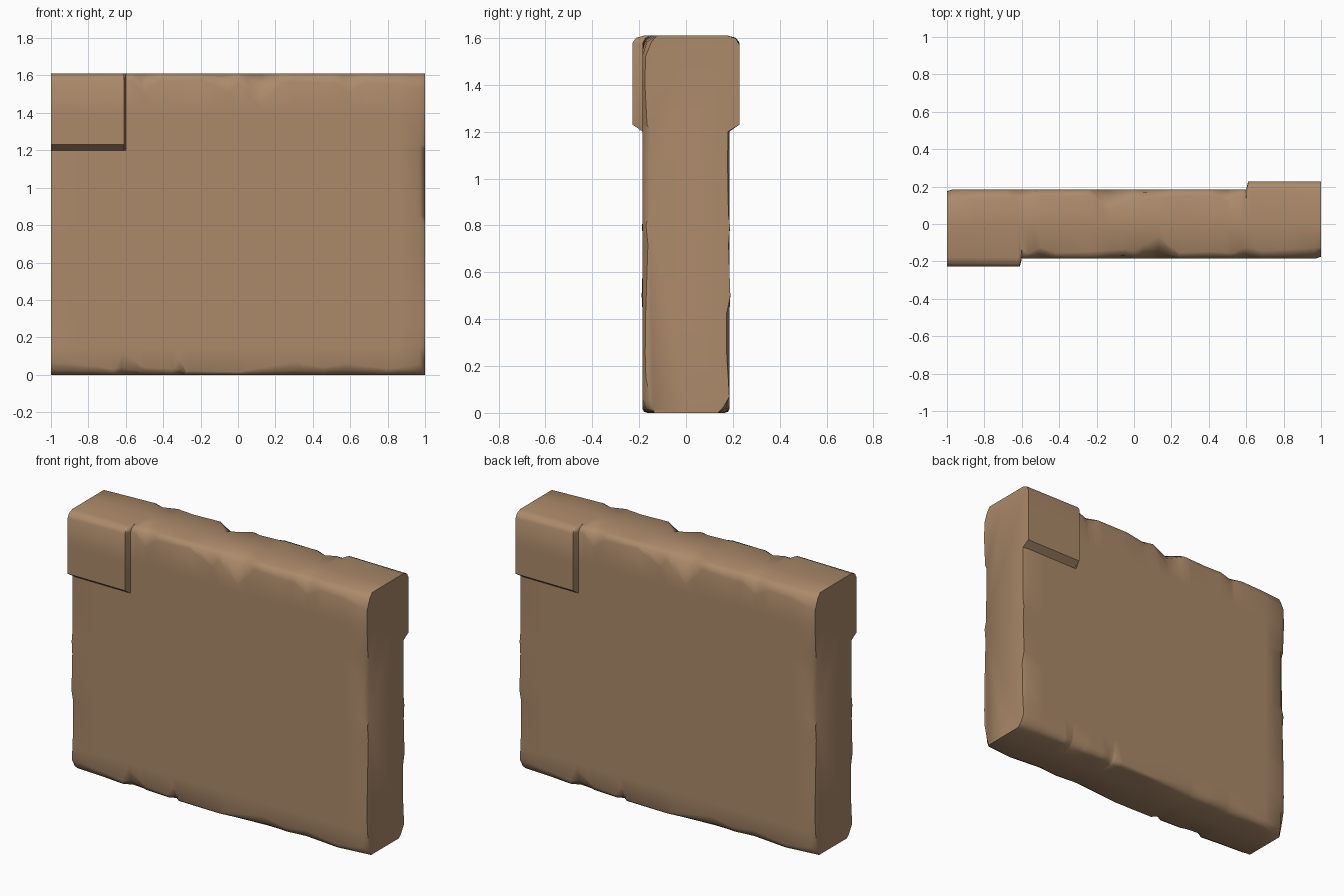
import bpy, bmesh, math, random

if "Cube" in bpy.data.objects:
    bpy.data.objects.remove(bpy.data.objects["Cube"])

random.seed(4)
H, Y, PLATE = 1.61, 0.185, 0.228

# chipped edges of the front face: (x, height of chip, depth of chip)
TOP = [(-1, .04, .05), (-.61, .03, .05), (-.565, .04, .03), (-.5, .10, .06),
       (-.42, .04, .03), (-.2, .03, .04), (-.05, .10, .05), (0, .05, .04),
       (.13, .17, .12), (.24, .04, .03), (.4, .05, .04), (.52, .05, .03),
       (.6, .10, .06), (.68, .05, .04), (.85, .06, .05), (1, .09, .06)]
BOTTOM = [(-1, .07, .05), (-.8, .05, .04), (-.66, .03, .03), (-.62, .12, .05),
          (-.5, .04, .04), (-.35, .03, .03), (-.31, .09, .05), (-.28, .02, .03),
          (0, .015, .02), (.3, .07, .04), (.45, .04, .04), (.58, .06, .05),
          (.8, .03, .03), (1, .06, .05)]
ROWS = [1.40, 1.23, 1.2, 1.06, .85, .8, .72, .5, .42, .25, .15]


def sample(table, x):
    for p, q in zip(table, table[1:]):
        if x <= q[0] + 1e-6:
            t = (x - p[0]) / (q[0] - p[0])
            return [p[i] + (q[i] - p[i]) * t for i in (1, 2)]
    return table[-1][1:]


# worn vertical end edges, one random wear value per row
wear = {1: [random.uniform(.008, .035) for _ in range(20)],
        -1: [random.uniform(-.006, .014) for _ in range(20)]}


def half_profile(x):
    """Front half of the cross-section at x, from top to bottom."""
    a, b = sample(TOP, x)
    c, d = sample(BOTTOM, x)
    top_y = PLATE if x < -.6 else Y
    pts = [(0, H), (-top_y + b, H), (-top_y + b * .3, H - a * .32), (-top_y, H - a)]
    for z in ROWS:
        pts.append((-top_y if z > 1.21 else -Y, z))
    pts += [(-Y, c), (-Y + d * .3, c * .32), (-Y + d, 0), (0, 0)]
    if abs(x) > .999:
        w = wear[1 if x > 0 else -1]
        pts = [(y + w[i] if 1 < i < len(pts) - 2 and not (x < 0 and z > 1.21) else y, z)
               for i, (y, z) in enumerate(pts)]
    return pts


# columns along the wall, the same on both faces
xs = {round(s * p[0], 3) for p in TOP + BOTTOM for s in (1, -1)} | {.97, -.97}
bm = bmesh.new()
rings = []
for x in sorted(xs):
    front = half_profile(x)
    back = [(-y, z) for y, z in half_profile(-x)][::-1]
    rings.append([bm.verts.new((x, y, z)) for y, z in front + back[1:-1]])

# wall skin and end faces
n = len(rings[0])
for r, s in zip(rings, rings[1:]):
    for i in range(n):
        j = (i + 1) % n
        bm.faces.new((r[i], r[j], s[j], s[i]))
bm.faces.new(rings[0])
bm.faces.new(rings[-1])
bmesh.ops.recalc_face_normals(bm, faces=bm.faces)

mesh = bpy.data.meshes.new("stone_wall")
bm.to_mesh(mesh)
bm.free()
wall = bpy.data.objects.new("stone_wall", mesh)
bpy.context.collection.objects.link(wall)

mat = bpy.data.materials.new("sandstone")
mat.diffuse_color = (.413, .254, .144, 1)
mat.use_nodes = True
mat.node_tree.nodes["Principled BSDF"].inputs["Base Color"].default_value = mat.diffuse_color
mesh.materials.append(mat)

bpy.context.view_layer.objects.active = wall
wall.select_set(True)
bpy.ops.object.shade_smooth_by_angle(angle=math.radians(50))
